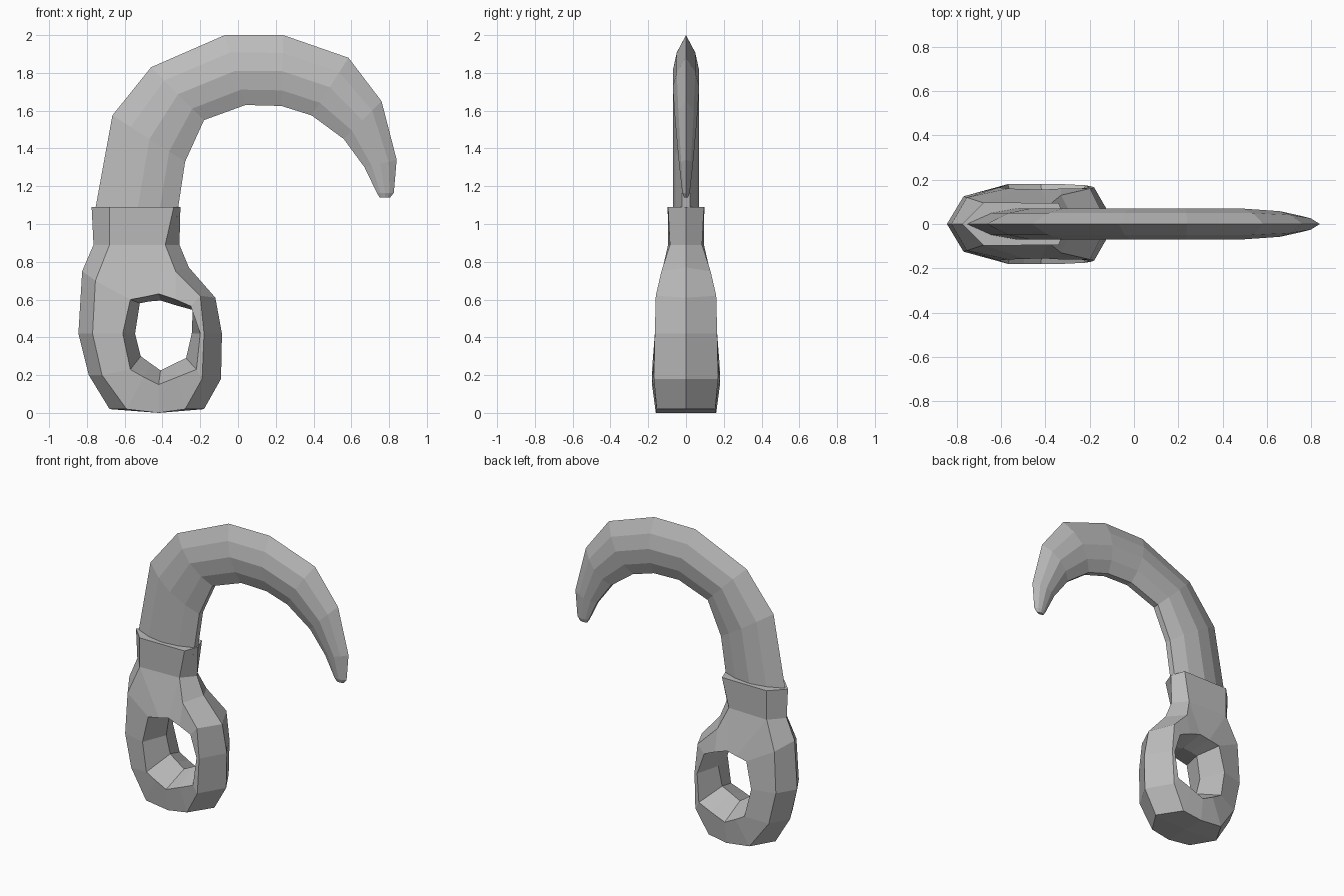
import bpy
import bmesh

cube = bpy.data.objects.get("Cube")
if cube:
    bpy.data.objects.remove(cube, do_unlink=True)

GREY = (0.5, 0.5, 0.5, 1.0)
steel = bpy.data.materials.new("grey_steel")
steel.use_nodes = True
steel.diffuse_color = GREY
steel.node_tree.nodes["Principled BSDF"].inputs["Base Color"].default_value = GREY


def finish(name, bm):
    """Turn a bmesh into a flat shaded object with outward normals."""
    bmesh.ops.recalc_face_normals(bm, faces=bm.faces)
    mesh = bpy.data.meshes.new(name)
    bm.to_mesh(mesh)
    bm.free()
    mesh.materials.append(steel)
    obj = bpy.data.objects.new(name, mesh)
    bpy.context.collection.objects.link(obj)
    return obj


def bridge(bm, a, b, closed=True):
    n = len(a)
    for i in range(n if closed else n - 1):
        j = (i + 1) % n
        bm.faces.new((a[i], a[j], b[j], b[i]))


# Curved blade: outer x, z, inner x, z, half thickness
blade_path = [
    (-0.77, 1.00, -0.33, 1.00, 0.07),
    (-0.665, 1.575, -0.28, 1.33, 0.07),
    (-0.46, 1.83, -0.18, 1.55, 0.07),
    (-0.07, 2.0, 0.04, 1.63, 0.07),
    (0.24, 2.0, 0.23, 1.625, 0.07),
    (0.585, 1.88, 0.39, 1.575, 0.07),
    (0.76, 1.65, 0.56, 1.45, 0.058),
    (0.84, 1.34, 0.67, 1.30, 0.037),
    (0.825, 1.165, 0.735, 1.165, 0.02),
    (0.805, 1.14, 0.75, 1.14, 0.01),
]
# Cross-section: fraction from outer to inner edge, share of thickness
half = [(0.25, 0.7), (0.51, 1.0), (0.78, 0.8), (1.0, 0.3)]
section = [(0, 0)] + half + [(t, -w) for t, w in reversed(half)]
bm = bmesh.new()
rings = []
for ox, oz, ix, iz, w in blade_path:
    rings.append([bm.verts.new((ox + (ix - ox) * t, -w * s, oz + (iz - oz) * t))
                  for t, s in section])
for a, b in zip(rings, rings[1:]):
    bridge(bm, a, b)
bm.faces.new(rings[0])
bm.faces.new(rings[-1])
finish("blade", bm)

# Handle ring, from left of the collar round to its right:
# outer ridge (x, z), shoulder (x, z, y), hole rim (x, z, y), hole middle (x, z)
stations = [
    ((-0.765, 0.89), (-0.68, 0.89, 0.095), (-0.49, 0.615, 0.158), (-0.47, 0.59)),
    ((-0.825, 0.75), (-0.755, 0.7, 0.12), (-0.57, 0.60, 0.16), (-0.52, 0.58)),
    ((-0.845, 0.42), (-0.77, 0.42, 0.125), (-0.61, 0.42, 0.165), (-0.545, 0.42)),
    ((-0.79, 0.2), (-0.72, 0.2, 0.13), (-0.57, 0.23, 0.18), (-0.515, 0.3)),
    ((-0.68, 0.02), (-0.59, 0.02, 0.155), (-0.5, 0.19, 0.18), (-0.46, 0.26)),
    ((-0.42, 0.0), (-0.42, 0.0, 0.16), (-0.42, 0.15, 0.18), (-0.41, 0.225)),
    ((-0.18, 0.02), (-0.28, 0.02, 0.155), (-0.32, 0.19, 0.18), (-0.34, 0.26)),
    ((-0.09, 0.18), (-0.19, 0.18, 0.17), (-0.22, 0.23, 0.175), (-0.275, 0.29)),
    ((-0.085, 0.42), (-0.18, 0.42, 0.165), (-0.2, 0.42, 0.165), (-0.245, 0.42)),
    ((-0.12, 0.61), (-0.2, 0.62, 0.16), (-0.25, 0.565, 0.16), (-0.24, 0.545)),
    ((-0.26, 0.77), (-0.33, 0.75, 0.13), (-0.33, 0.6, 0.16), (-0.33, 0.57)),
    ((-0.31, 0.89), (-0.385, 0.89, 0.085), (-0.42, 0.63, 0.155), (-0.41, 0.595)),
]
bm = bmesh.new()


def vert(p, side):
    return bm.verts.new((p[0], side * p[2] if len(p) > 2 else 0, p[1]))


ridge = [vert(s[0], 0) for s in stations]
middle = [vert(s[3], 0) for s in stations]
shoulders = []
for side in (-1, 1):
    shoulder = [vert(s[1], side) for s in stations]
    rim = [vert(s[2], side) for s in stations]
    bridge(bm, ridge, shoulder, closed=False)
    bridge(bm, shoulder, rim)
    bridge(bm, rim, middle)
    shoulders.append(shoulder)

# Collar rising from the open top of the ring
front, back = shoulders
low = [ridge[0], front[0], front[-1], ridge[-1], back[-1], back[0]]
top = [bm.verts.new((x, y, 1.09)) for x, y in
       [(-0.775, 0), (-0.68, -0.097), (-0.34, -0.095),
        (-0.305, 0), (-0.34, 0.095), (-0.68, 0.097)]]
bridge(bm, low, top)
bm.faces.new(top)
finish("ring_handle", bm)
